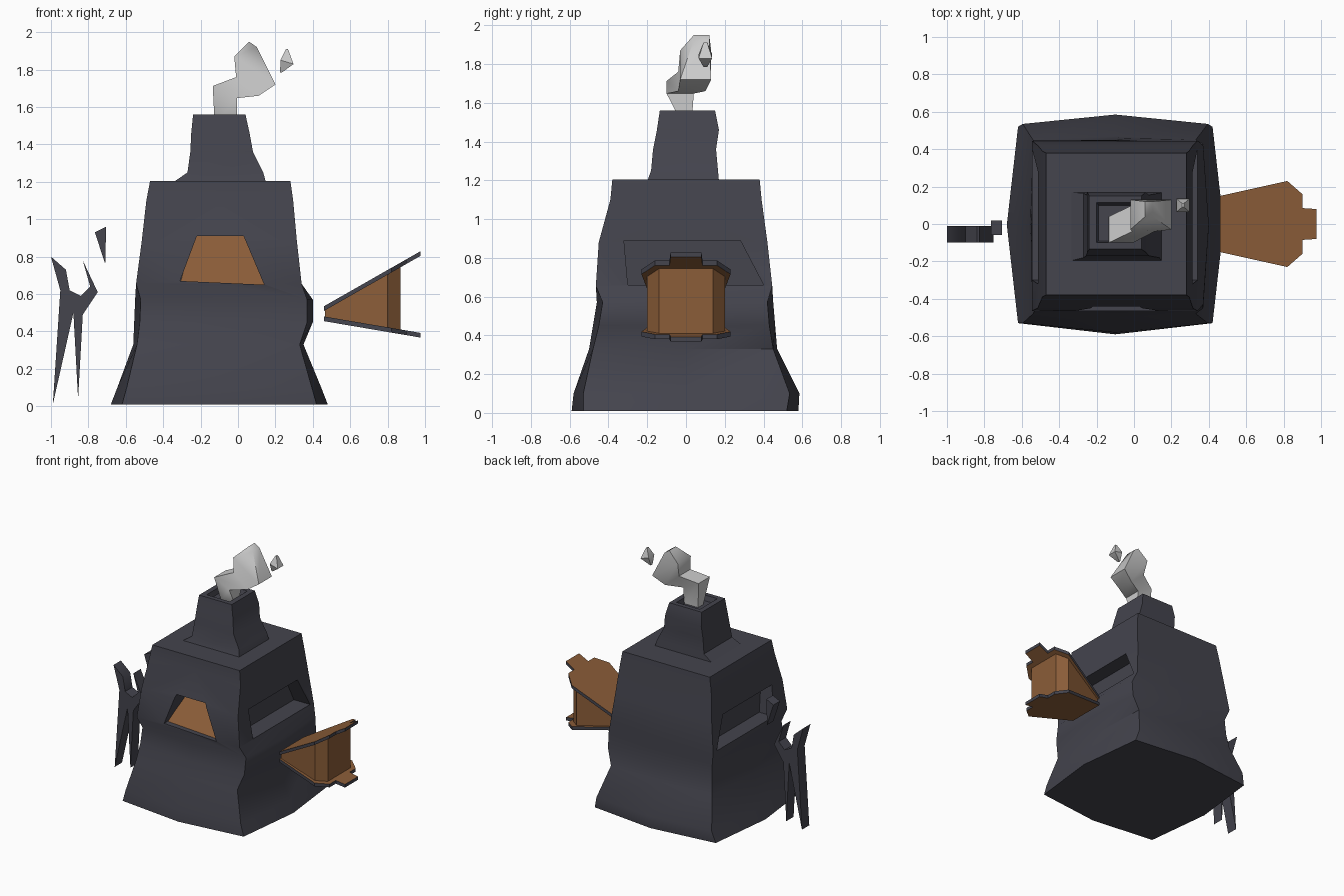
import bpy, bmesh, math

if "Cube" in bpy.data.objects:
    bpy.data.objects.remove(bpy.data.objects["Cube"])


def make_mat(name, rgb):
    m = bpy.data.materials.new(name)
    m.diffuse_color = (*rgb, 1)
    m.use_nodes = True
    m.node_tree.nodes["Principled BSDF"].inputs["Base Color"].default_value = m.diffuse_color
    return m


IRON = make_mat("dark iron", (0.058, 0.058, 0.075))
BROWN = make_mat("warm brown", (0.26, 0.11, 0.04))
GREY = make_mat("smoke grey", (0.6, 0.6, 0.6))


def loft(name, rings, mats, angle=40):
    """Skin a stack of equal-length point rings and cap both ends."""
    bm = bmesh.new()
    vs = [[bm.verts.new(p) for p in r] for r in rings]
    n = len(vs[0])
    for a, b in zip(vs, vs[1:]):
        for i in range(n):
            j = (i + 1) % n
            bm.faces.new((a[i], a[j], b[j], b[i]))
    bm.faces.new(vs[0][::-1])
    bm.faces.new(vs[-1])
    bmesh.ops.recalc_face_normals(bm, faces=bm.faces)
    me = bpy.data.meshes.new(name)
    bm.to_mesh(me)
    bm.free()
    ob = bpy.data.objects.new(name, me)
    bpy.context.collection.objects.link(ob)
    for m in mats:
        me.materials.append(m)
    smooth(ob, angle)
    return ob


def select(ob):
    bpy.ops.object.select_all(action='DESELECT')
    ob.select_set(True)
    bpy.context.view_layer.objects.active = ob


def smooth(ob, angle):
    select(ob)
    bpy.ops.object.shade_smooth_by_angle(angle=math.radians(angle))


def ring(z, x0, x1, y0, y1, c=0.0):
    """Eight-point rounded square; corners pulled in by c."""
    xm, ym = (x0 + x1) / 2, (y0 + y1) / 2
    return [(x0 + c, y0 + c, z), (xm, y0, z), (x1 - c, y0 + c, z), (x1, ym, z),
            (x1 - c, y1 - c, z), (xm, y1, z), (x0 + c, y1 - c, z), (x0, ym, z)]


def prism_x(name, yz, x0, x1, mats):
    return loft(name, [[(x, y, z) for y, z in yz] for x in (x0, x1)], mats)


def prism_y(name, xz, y0, y1, mats):
    return loft(name, [[(x, y, z) for x, z in xz] for y in (y0, y1)], mats)


def cut(ob, cutter):
    mod = ob.modifiers.new("cut", 'BOOLEAN')
    mod.operation, mod.solver, mod.object = 'DIFFERENCE', 'EXACT', cutter
    select(ob)
    bpy.ops.object.modifier_apply(modifier=mod.name)
    bpy.data.objects.remove(cutter)


# furnace body: flared base, ledge, tapering hood
body = loft("furnace_body", [
    ring(0.01, -0.68, 0.48, -0.59, 0.58, 0.06),
    ring(0.10, -0.645, 0.445, -0.58, 0.585, 0.05),
    ring(0.33, -0.56, 0.35, -0.50, 0.47, 0.02),
    ring(0.45, -0.555, 0.40, -0.48, 0.46, 0.03),
    ring(0.57, -0.55, 0.40, -0.46, 0.45, 0.03),
    ring(0.655, -0.545, 0.34, -0.465, 0.445),
    ring(0.88, -0.515, 0.315, -0.45, 0.42),
    ring(1.10, -0.49, 0.295, -0.39, 0.39),
    ring(1.205, -0.47, 0.28, -0.38, 0.38),
], [IRON])

# hearth opening in front, shallow recesses on both sides
mouth = [(-0.31, 0.67), (0.14, 0.65), (0.03, 0.91), (-0.22, 0.91)]
cut(body, prism_y("mouth_cutter", mouth, -0.7, -0.2, [IRON]))
side = [(-0.30, 0.66), (0.40, 0.66), (0.28, 0.89), (-0.32, 0.89)]
cut(body, prism_x("right_cutter", side, 0.2, 0.7, [IRON]))
cut(body, prism_x("left_cutter", side, -0.9, -0.42, [IRON]))
smooth(body, 40)

# sloping bed of embers filling the hearth mouth
loft("embers", [
    [(-0.31, -0.43, 0.66), (0.14, -0.43, 0.65), (0.14, -0.19, 0.65), (-0.31, -0.19, 0.66)],
    [(-0.23, -0.22, 0.915), (0.04, -0.22, 0.915), (0.04, -0.19, 0.915), (-0.23, -0.19, 0.915)],
], [BROWN])

# chimney with a shallow flue
loft("chimney", [
    ring(1.195, -0.35, 0.15, -0.20, 0.17),
    ring(1.25, -0.27, 0.135, -0.18, 0.165),
    ring(1.36, -0.255, 0.08, -0.17, 0.155),
    ring(1.46, -0.25, 0.062, -0.15, 0.17),
    ring(1.56, -0.24, 0.04, -0.135, 0.15),
    ring(1.56, -0.20, 0.00, -0.10, 0.115),
    ring(1.52, -0.19, -0.01, -0.09, 0.10),
], [IRON])


# smoke: a bending four-sided plume and a loose puff
def tilted(cx, cy, cz, hx, hy, tilt):
    return [(cx + sx * hx, cy + sy * hy, cz + tilt * sx * hx)
            for sx, sy in ((-1, -1), (1, -1), (1, 1), (-1, 1))]


loft("smoke_plume", [
    tilted(-0.065, 0.0, 1.51, 0.06, 0.03, 0),
    tilted(-0.07, -0.03, 1.68, 0.065, 0.07, -0.5),
    tilted(0.05, 0.03, 1.71, 0.06, 0.07, -0.83),
    tilted(0.09, 0.05, 1.795, 0.11, 0.08, -0.68),
    tilted(0.08, 0.08, 1.935, 0.02, 0.04, -0.7),
], [GREY], 60)
loft("smoke_puff", [
    tilted(0.23, 0.10, 1.785, 0.005, 0.01, 0),
    tilted(0.262, 0.10, 1.84, 0.035, 0.035, -0.3),
    tilted(0.262, 0.10, 1.91, 0.005, 0.01, 0),
], [GREY])


# bellows: two brown boards with dark rims, leather between
def mirrored(half):
    return half + [(x, -y) for x, y in reversed(half)]


def on_slope(outline, z0, slope):
    return [(x, y, z0 + slope * (x - 0.46)) for x, y in outline]


board = mirrored([(0.46, -0.15), (0.82, -0.23), (0.90, -0.16), (0.90, -0.085), (0.975, -0.08)])
leather = mirrored([(0.465, -0.135), (0.80, -0.20), (0.87, -0.14)])
for name, z0, slope in (("bellows_top_board", 0.51, 0.57), ("bellows_bottom_board", 0.455, -0.17)):
    ob = loft(name, [on_slope(board, z0, slope), on_slope(board, z0 + 0.025, slope)], [BROWN, IRON], 30)
    for p in ob.data.polygons:
        p.material_index = 1 if abs(p.normal.z) < 0.5 else 0
loft("bellows_leather", [on_slope(leather, 0.47, -0.17), on_slope(leather, 0.515, 0.57)], [BROWN], 30)

# tongs leaning beside the furnace, with a loose hook
tongs = [(-1.0, 0.80), (-0.92, 0.73), (-0.90, 0.62), (-0.84, 0.59), (-0.79, 0.64), (-0.83, 0.78),
         (-0.75, 0.61), (-0.83, 0.49), (-0.855, 0.04), (-0.88, 0.50), (-0.99, 0.01), (-0.95, 0.62)]
prism_y("tongs", tongs, -0.10, -0.01, [IRON])
prism_y("hook", [(-0.765, 0.93), (-0.71, 0.76), (-0.705, 0.96)], -0.06, 0.02, [IRON])
